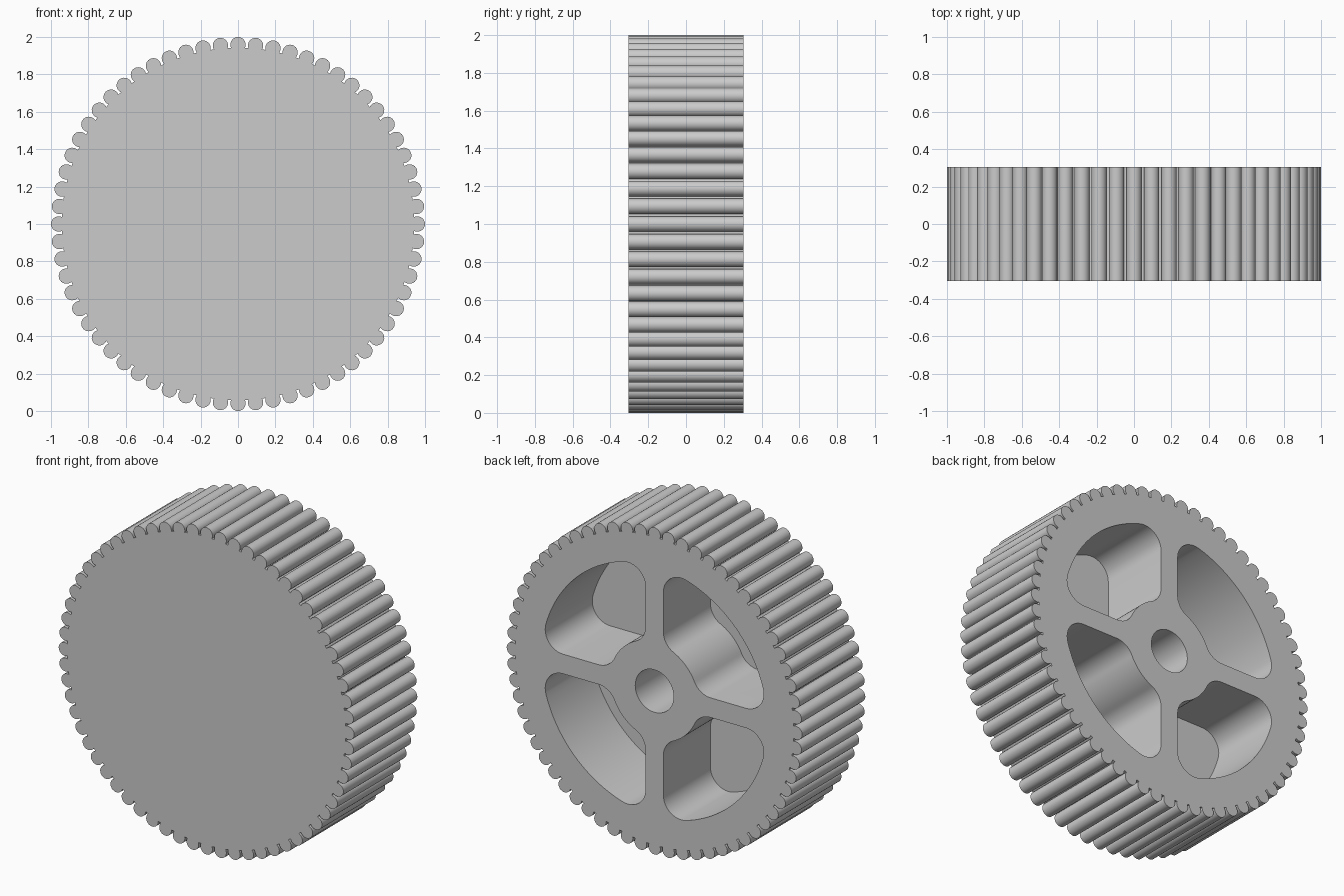
import bpy, bmesh
from math import sin, cos, pi, sqrt, atan2, radians
from mathutils import Vector

if "Cube" in bpy.data.objects:
    bpy.data.objects.remove(bpy.data.objects["Cube"], do_unlink=True)

HALF, TEETH = 0.305, 64          # half width of the wheel, tooth count
FLOOR = -0.15                    # y of the pocket floors
SPOKE, HUB, RIM, FILLET = 0.06, 0.30, 0.765, 0.12

grey = bpy.data.materials.new("plain grey")
grey.use_nodes = True
colour = (0.6, 0.6, 0.6, 1)
grey.diffuse_color = colour
grey.node_tree.nodes["Principled BSDF"].inputs["Base Color"].default_value = colour


def arc(centre, r, a0, a1, n):
    return [Vector((centre[0] + r * cos(a0 + (a1 - a0) * i / n),
                    centre[1] + r * sin(a0 + (a1 - a0) * i / n))) for i in range(n + 1)]


def prism(bm, outline, y0, y1):
    """Extrude a closed x-z outline along y."""
    face = bm.faces.new([bm.verts.new((p.x, y0, p.y)) for p in outline])
    out = bmesh.ops.extrude_face_region(bm, geom=[face])["geom"]
    moved = [v for v in out if isinstance(v, bmesh.types.BMVert)]
    bmesh.ops.translate(bm, verts=moved, vec=(0, y1 - y0, 0))


def finish(bm, name):
    bmesh.ops.recalc_face_normals(bm, faces=bm.faces[:])
    mesh = bpy.data.meshes.new(name)
    bm.to_mesh(mesh)
    bm.free()
    mesh.materials.append(grey)
    obj = bpy.data.objects.new(name, mesh)
    bpy.context.collection.objects.link(obj)
    return obj


# Toothed wheel body: round teeth with narrow grooves between
outline = []
for k in range(TEETH):
    a = 2 * pi * k / TEETH
    outline += arc((0.959 * cos(a), 0.959 * sin(a)), 0.041,
                   a - radians(115), a + radians(115), 14)
bm = bmesh.new()
prism(bm, [p + Vector((0, 1)) for p in outline], -HALF, HALF)
wheel = finish(bm, "toothed_wheel")

# Pocket outline: half of it, then its mirror across the diagonal
fx = SPOKE + FILLET
outer = (fx, sqrt((RIM - FILLET) ** 2 - fx ** 2))
inner = (fx, sqrt((HUB + FILLET) ** 2 - fx ** 2))
outer_a, inner_a = atan2(outer[1], outer[0]), atan2(inner[1], inner[0])
half = arc((0, 0), RIM, pi / 4, outer_a, 12)
half += arc(outer, FILLET, outer_a, pi, 12)[1:]
half += arc(inner, FILLET, pi, pi + inner_a, 12)
half += arc((0, 0), HUB, inner_a, pi / 4, 6)[1:]
pocket = half + [p.yx for p in reversed(half[1:-1])]

# Cutter: four pockets and the axle hole, open at the back only
bm = bmesh.new()
for sx in (1, -1):
    for sz in (1, -1):
        prism(bm, [Vector((p.x * sx, 1 + p.y * sz)) for p in pocket], FLOOR, HALF + 0.1)
prism(bm, arc((0, 1), 0.13, 0, 2 * pi, 48)[:-1], FLOOR, HALF + 0.1)
cutter = finish(bm, "pocket_cutter")
cutter.hide_render = True

cut = wheel.modifiers.new("pockets", "BOOLEAN")
cut.operation, cut.solver, cut.object = "DIFFERENCE", "EXACT", cutter
bpy.ops.object.select_all(action="DESELECT")
wheel.select_set(True)
bpy.context.view_layer.objects.active = wheel
bpy.ops.object.modifier_apply(modifier=cut.name)
bpy.data.objects.remove(cutter, do_unlink=True)
bpy.ops.object.shade_smooth_by_angle(angle=radians(30))
